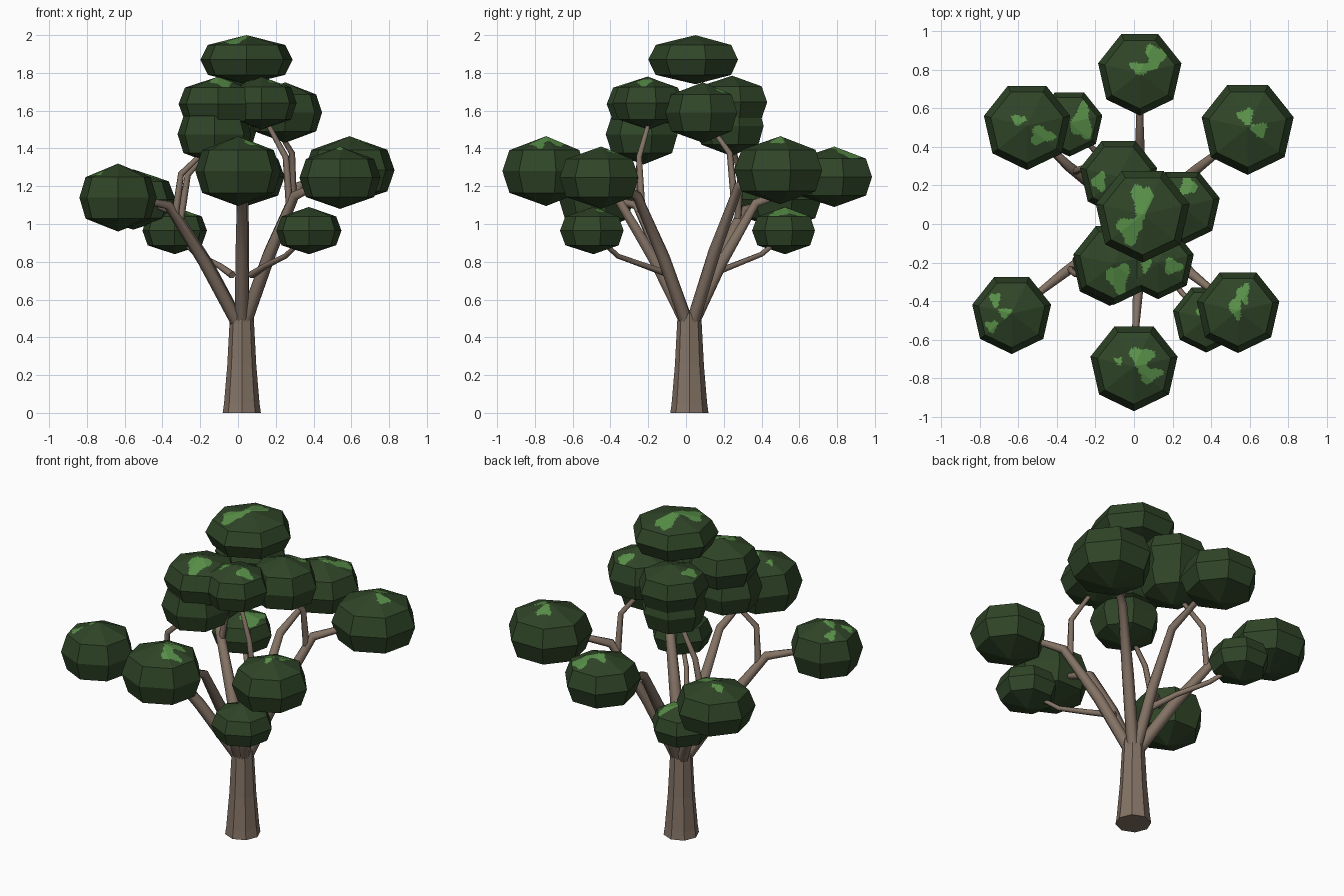
import bpy, bmesh, math
from mathutils import Vector

cube = bpy.data.objects.get("Cube")
if cube:
    bpy.data.objects.remove(cube, do_unlink=True)


def make_material(name, rgb):
    mat = bpy.data.materials.new(name)
    mat.use_nodes = True
    colour = (*rgb, 1)
    mat.diffuse_color = colour
    mat.node_tree.nodes["Principled BSDF"].inputs["Base Color"].default_value = colour
    return mat


BARK = make_material("bark_brown", (0.23, 0.17, 0.13))
LEAF = make_material("leaf_dark_green", (0.029, 0.06, 0.021))
MOSS = make_material("leaf_light_green", (0.1, 0.28, 0.066))


def mesh_object(name, bm, materials):
    bmesh.ops.recalc_face_normals(bm, faces=bm.faces)
    mesh = bpy.data.meshes.new(name)
    bm.to_mesh(mesh)
    bm.free()
    for mat in materials:
        mesh.materials.append(mat)
    obj = bpy.data.objects.new(name, mesh)
    bpy.context.collection.objects.link(obj)
    return obj


def ring(bm, centre, radius, sides):
    """Horizontal ring of vertices with one corner facing the front."""
    verts = []
    for i in range(sides):
        a = math.tau * i / sides - math.pi / 2
        offset = Vector((math.cos(a), math.sin(a), 0)) * radius
        verts.append(bm.verts.new(centre + offset))
    return verts


def bridge(bm, low, high):
    n = len(low)
    for i in range(n):
        j = (i + 1) % n
        bm.faces.new((low[i], low[j], high[j], high[i]))


# Seven-sided leaf cluster with light splotches on its cap
def leaf_cluster(name, x, y, z, radius, half_height, splotches=()):
    bm = bmesh.new()
    centre = Vector((x, y, z))
    rings = [ring(bm, centre + Vector((0, 0, h * half_height)), r * radius, 7)
             for r, h in ((0.84, -0.62), (1, 0), (0.84, 0.6))]
    for low, high in zip(rings, rings[1:]):
        bridge(bm, low, high)
    bottom, top = (bm.verts.new(centre + Vector((0, 0, s * half_height)))
                   for s in (-1, 1))
    for i in range(7):
        j = (i + 1) % 7
        bm.faces.new((bottom, rings[0][j], rings[0][i]))
        bm.faces.new((top, rings[2][i], rings[2][j]))
    if splotches:
        cap_edges = {e for f in top.link_faces for e in f.edges}
        bmesh.ops.subdivide_edges(bm, edges=list(cap_edges), cuts=13, use_grid_fill=True)
    for face in bm.faces:
        c = face.calc_center_median()
        if c.z < z + 0.6 * half_height:
            continue
        for sx, sy, size_x, size_y in splotches:
            dx, dy = (c.x - sx) / size_x, (c.y - sy) / size_y
            wobble = 1 + 0.25 * math.sin(3 * math.atan2(dy, dx) + 9 * sx)
            if math.hypot(dx, dy) < wobble:
                face.material_index = 1
    mesh_object("leaf_cluster_" + name, bm, (LEAF, MOSS))


leaf_cluster("crown", .045, .05, 1.87, .25, .13,
             [(.04, .12, .05, .09), (-.02, -.03, .06, .07)])
leaf_cluster("back", .03, .785, 1.25, .222, .16,
             [(.11, .87, .05, .06), (.04, .81, .06, .03)])
leaf_cluster("back_left", .59, .5, 1.285, .245, .18,
             [(.58, .56, .04, .04), (.65, .49, .04, .035)])
leaf_cluster("back_right", -.555, .51, 1.13, .23, .16,
             [(-.6, .54, .035, .025), (-.48, .46, .06, .045)])
leaf_cluster("back_low", -.335, .525, .965, .175, .125, [(-.27, .53, .05, .09)])
leaf_cluster("upper_back", -.08, .245, 1.645, .205, .14, [(-.18, .22, .035, .045)])
leaf_cluster("inner_back", -.08, .24, 1.52, .19, .16)
leaf_cluster("upper_front", -.105, -.205, 1.635, .215, .145, [(-.08, -.28, .055, .075)])
leaf_cluster("inner_front", -.125, -.225, 1.475, .2, .16)
leaf_cluster("upper_front_left", .125, -.2, 1.64, .19, .14,
             [(.2, -.22, .045, .04), (.06, -.21, .025, .04)])
leaf_cluster("upper_left", .25, .09, 1.59, .2, .16, [(.28, .2, .04, .05)])
leaf_cluster("front_low", .375, -.49, .965, .177, .125, [(.38, -.44, .05, .04)])
leaf_cluster("front", 0, -.74, 1.28, .232, .185,
             [(.04, -.69, .06, .05), (.08, -.78, .06, .04), (-.08, -.71, .02, .02)])
leaf_cluster("front_right", -.635, -.465, 1.14, .21, .18,
             [(-.72, -.39, .025, .035), (-.67, -.46, .03, .025), (-.74, -.53, .03, .03)])
leaf_cluster("front_left", .54, -.45, 1.245, .22, .165,
             [(.57, -.36, .03, .05), (.53, -.43, .03, .06)])

# Flared trunk
bm = bmesh.new()
sections = [ring(bm, Vector((.02, .018, z)), r, 8)
            for z, r in ((0, .101), (.05, .094), (.25, .077), (.53, .062))]
for low, high in zip(sections, sections[1:]):
    bridge(bm, low, high)
bm.faces.new(sections[0])
bm.faces.new(sections[-1])
mesh_object("trunk", bm, (BARK,))


# Tapered branch through a few points, last number of each is thickness
def branch(name, *points):
    curve = bpy.data.curves.new(name, "CURVE")
    curve.dimensions = "3D"
    curve.bevel_depth = 1
    curve.bevel_resolution = 1
    curve.use_fill_caps = True
    spline = curve.splines.new("POLY")
    spline.points.add(len(points) - 1)
    for p, (x, y, z, r) in zip(spline.points, points):
        p.co = (x, y, z, 1)
        p.radius = r
    curve.materials.append(BARK)
    obj = bpy.data.objects.new(name, curve)
    bpy.context.collection.objects.link(obj)
    bpy.ops.object.select_all(action="DESELECT")
    obj.select_set(True)
    bpy.context.view_layer.objects.active = obj
    bpy.ops.object.convert(target="MESH")


# Main limb from the trunk to a fork, then on to its cluster, with an optional side shoot
def limb(name, fork, tip, shoot=None):
    root, fork, tip = Vector((.02, .02, .48)), Vector(fork), Vector(tip)
    start = root + Vector((fork.x - root.x, fork.y - root.y, 0)) * 0.06
    bend = start.lerp(fork, 0.5) + (fork - root).normalized().cross(
        Vector((0, 0, 1))).cross(fork - root).normalized() * 0.015
    branch("limb_" + name, (*start, .036), (*bend, .034), (*fork, .026),
           (*fork.lerp(tip, 0.5), .019), (*tip, .014))
    if shoot:
        end = Vector(shoot)
        low = start.lerp(fork, 0.9)
        middle = fork.lerp(end, 0.4) + (fork - root) * 0.06
        branch("shoot_" + name, (*low, .02), (*middle, .017), (*end, .012))


limb("front_right", (-.37, -.26, 1.1), (-.6, -.44, 1.14), (-.14, -.22, 1.42))
limb("back_right", (-.34, .3, 1.07), (-.53, .48, 1.13), (-.1, .23, 1.46))
limb("back_left", (.32, .28, 1.2), (.55, .46, 1.28), (.19, .12, 1.53))
limb("front_left", (.3, -.26, 1.15), (.5, -.42, 1.24), (.14, -.19, 1.56))
limb("front", (.02, -.36, 1.13), (0, -.68, 1.27))
limb("back", (.03, .37, 1.11), (.03, .72, 1.24))

# Thin low twigs
branch("twig_front", (.07, -.08, .73, .02), (.15, -.22, .78, .016),
       (.25, -.36, .83, .014), (.37, -.48, .94, .011))
branch("twig_back", (-.03, .12, .73, .02), (-.1, .25, .78, .016),
       (-.22, .4, .84, .014), (-.33, .52, .94, .011))
